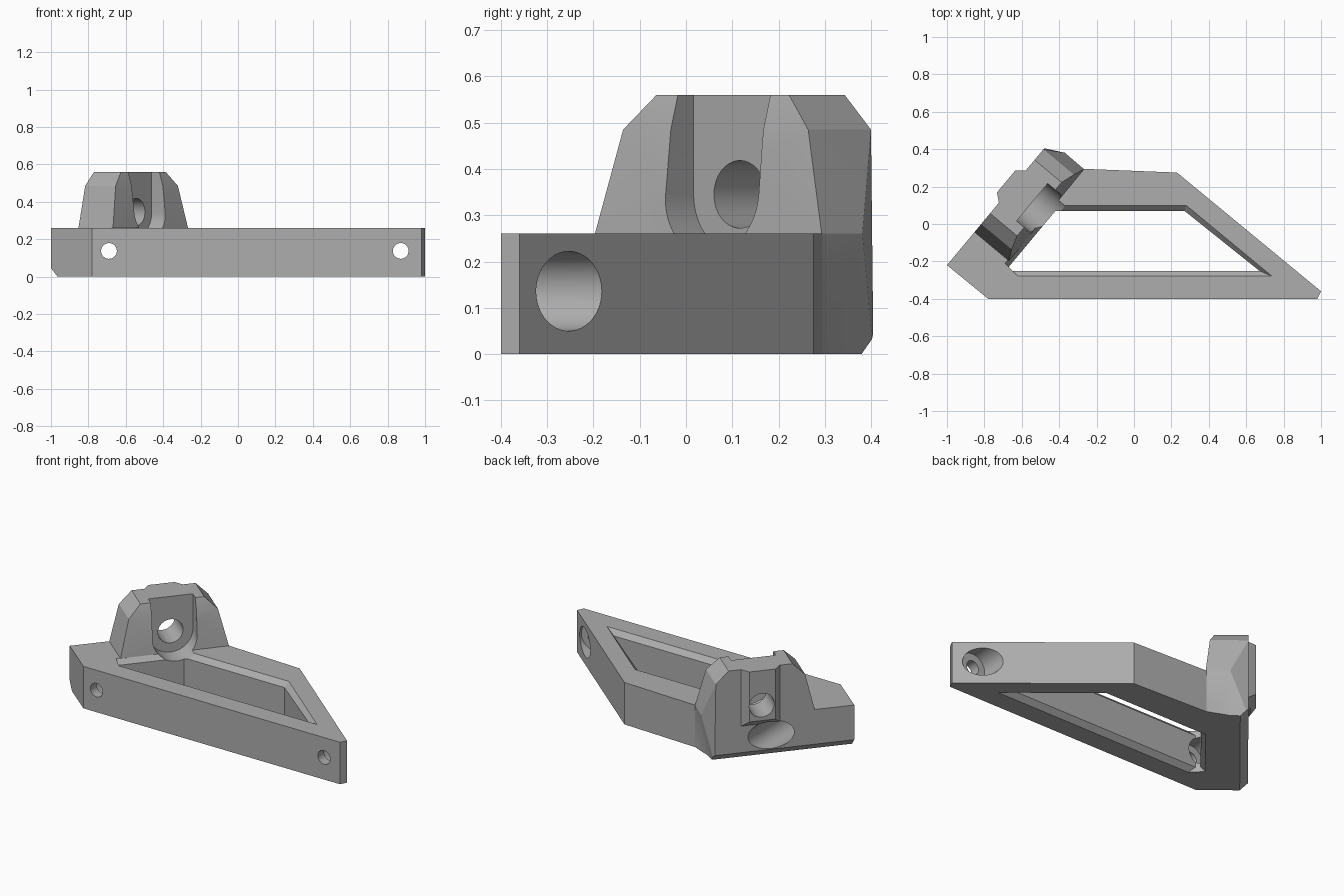
import bpy, bmesh, math
from mathutils import Vector, Matrix

cube = bpy.data.objects.get("Cube")
if cube:
    bpy.data.objects.remove(cube, do_unlink=True)

grey = bpy.data.materials.new("plain grey")
grey.use_nodes = True
colour = (0.42, 0.42, 0.42, 1)
grey.diffuse_color = colour
grey.node_tree.nodes["Principled BSDF"].inputs["Base Color"].default_value = colour

# Slanted mounting face: s runs along it, d runs inward from it
ORIGIN = Vector((-1, -0.22, 0))
ALONG = Vector((0.64, 0.769, 0)).normalized()
INWARD = Vector((ALONG.y, -ALONG.x, 0))
UP = Vector((0, 0, 1))
MID = 0.546


def face_point(s, d, z):
    return ORIGIN + ALONG * s + INWARD * d + UP * z


def finish(name, bm):
    bmesh.ops.recalc_face_normals(bm, faces=bm.faces[:])
    mesh = bpy.data.meshes.new(name)
    bm.to_mesh(mesh)
    bm.free()
    mesh.materials.append(grey)
    ob = bpy.data.objects.new(name, mesh)
    bpy.context.scene.collection.objects.link(ob)
    return ob


def hull(name, points):
    bm = bmesh.new()
    for p in points:
        bm.verts.new(p)
    result = bmesh.ops.convex_hull(bm, input=bm.verts[:])
    loose = [v for v in bm.verts if not v.link_faces]
    bmesh.ops.delete(bm, geom=loose, context="VERTS")
    bmesh.ops.dissolve_limit(bm, angle_limit=0.01, verts=bm.verts[:], edges=bm.edges[:])
    return finish(name, bm)


def prism(name, outline, low, high):
    bm = bmesh.new()
    face = bm.faces.new([bm.verts.new((x, y, low)) for x, y in outline])
    top = bmesh.ops.extrude_face_region(bm, geom=[face])["geom"]
    bmesh.ops.translate(bm, vec=UP * (high - low),
                        verts=[g for g in top if isinstance(g, bmesh.types.BMVert)])
    return finish(name, bm)


def rod(name, start, end, radius):
    bm = bmesh.new()
    axis = end - start
    turn = UP.rotation_difference(axis).to_matrix().to_4x4()
    bmesh.ops.create_cone(bm, cap_ends=True, segments=64, radius1=radius, radius2=radius,
                          depth=axis.length,
                          matrix=Matrix.Translation((start + end) / 2) @ turn)
    return finish(name, bm)


def combine(body, other, operation):
    mod = body.modifiers.new(other.name, "BOOLEAN")
    mod.operation, mod.object, mod.solver = operation, other, "EXACT"
    bpy.context.view_layer.objects.active = body
    bpy.ops.object.modifier_apply(modifier=mod.name)
    bpy.data.objects.remove(other, do_unlink=True)


# Flat frame body
back_corner = face_point(0.79, 0, 0)
frame = prism("bracket_frame", [(-1, -0.22), (-0.78, -0.4), (0.98, -0.4), (1, -0.36),
                                (0.23, 0.275), (-0.27, 0.295), back_corner.xy], 0, 0.26)

# Tapered tower with its flared end
tower = []
for half, depth, z in ((0.26, 0.212, 0.485), (0.186, 0.188, 0.56)):
    for side in (-1, 1):
        tower += [face_point(MID + side * half, d, z) for d in (0, depth)]
tower += [face_point(MID - 0.316, d, z) for d in (0, 0.24) for z in (0, 0.26)]
tower += [face_point(0.813, 0, 0), face_point(0.829, 0.18, 0), face_point(0.78, 0.24, 0),
          face_point(0.865, 0.1, 0.26), face_point(0.863, 0.235, 0.26)]
combine(frame, hull("tower", tower), "UNION")

# Bevelled rib on the back of the tower
rib = []
for half, d, low in ((0.121, 0.01, 0.2), (0.076, -0.043, 0.25)):
    rib += [face_point(MID + side * half, d, z) for side in (-1, 1) for z in (low, 0.56)]
combine(frame, hull("rib", rib), "UNION")

# Bevel under the slanted face
wedge = [face_point(s, d, z) for s in (-0.1, 1)
         for d, z in ((-0.05, 0.095), (0.095, -0.05), (-0.05, -0.05))]
combine(frame, hull("lower_bevel", wedge), "DIFFERENCE")

# Window with bevelled rims
inner = [(-0.67, -0.23), (-0.65, -0.25), (0.67, -0.25), (0.27, 0.07), (-0.42, 0.07)]
outer = [(-0.69, -0.21), (-0.62, -0.28), (0.74, -0.28), (0.28, 0.1), (-0.43, 0.1)]
combine(frame, prism("window", inner, -0.1, 0.262), "DIFFERENCE")
for name, mid, rim in (("upper_rim", 0.23, 0.261), ("lower_rim", 0.03, -0.001)):
    points = [(x, y, mid) for x, y in inner] + [(x, y, rim) for x, y in outer]
    combine(frame, hull(name, points), "DIFFERENCE")

# Round-bottomed pocket and bore in the tower
HOLE_Z, HALF = 0.345, 0.13
pocket = []
for i in range(33):
    a = math.pi * (1 + i / 32)
    pocket += [face_point(MID + 0.004 + HALF * math.cos(a), d, HOLE_Z + HALF * math.sin(a))
               for d in (0.135, 0.42)]
pocket += [face_point(MID + 0.004 + side * HALF, d, 0.8) for side in (-1, 1) for d in (0.135, 0.42)]
combine(frame, hull("pocket", pocket), "DIFFERENCE")
combine(frame, rod("tower_bore", face_point(0.55, -0.2, HOLE_Z),
                   face_point(0.55, 0.3, HOLE_Z), 0.073), "DIFFERENCE")

# Front screw holes with wide bores from behind
for x, back in ((-0.69, 0.45), (0.87, 0.1)):
    combine(frame, rod("screw_hole", Vector((x, -0.5, 0.137)), Vector((x, -0.3, 0.137)), 0.042),
            "DIFFERENCE")
    combine(frame, rod("screw_bore", Vector((x, -0.34, 0.136)), Vector((x, back, 0.136)), 0.086),
            "DIFFERENCE")

# Smooth the round walls, keep the edges crisp
bpy.ops.object.select_all(action="DESELECT")
frame.select_set(True)
bpy.context.view_layer.objects.active = frame
bpy.ops.object.shade_smooth_by_angle(angle=math.radians(20))
